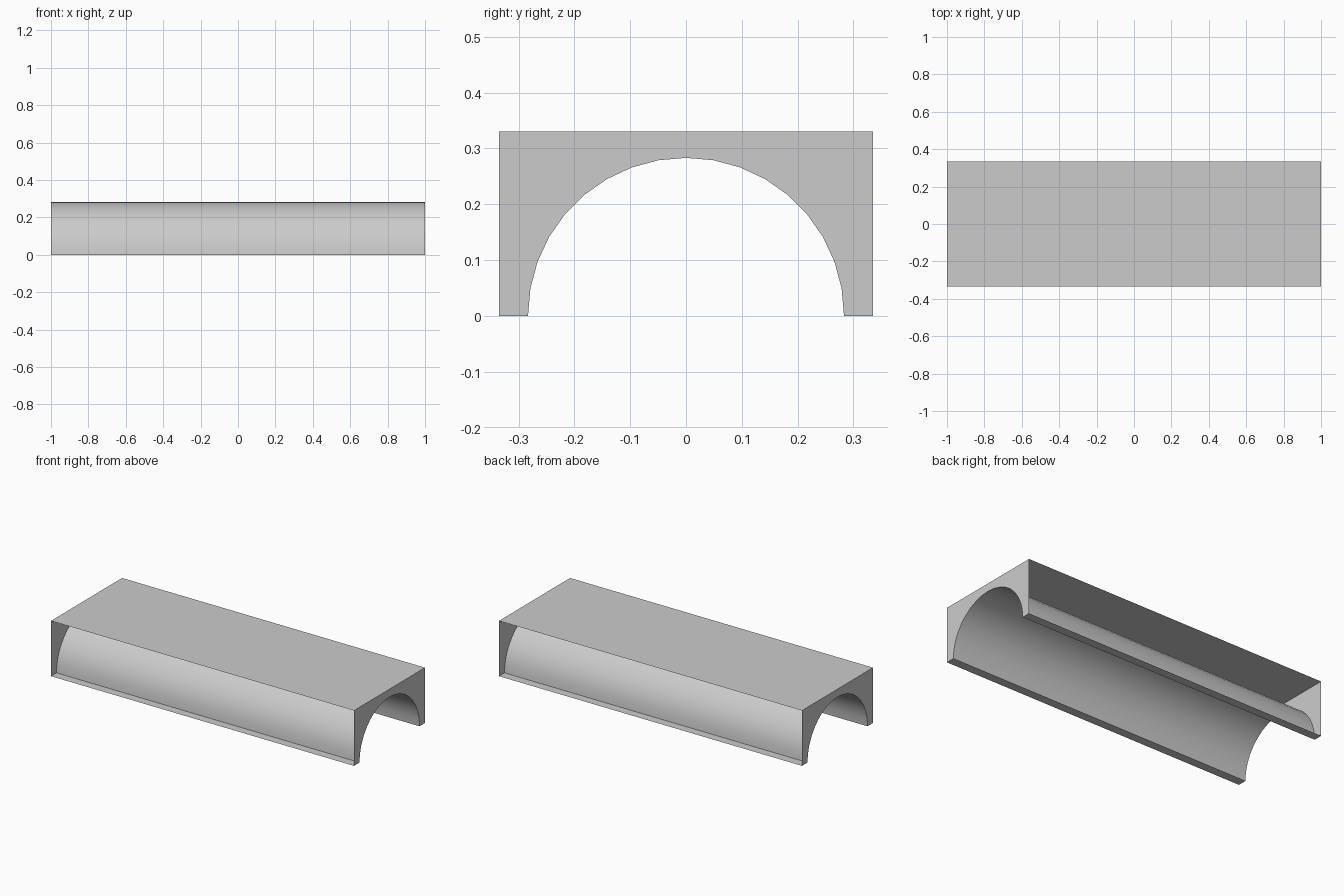
import bpy
from math import cos, sin, pi

cube = bpy.data.objects.get("Cube")
if cube:
    bpy.data.objects.remove(cube, do_unlink=True)

HALF_LENGTH, HALF_WIDTH, HEIGHT = 1.0, 0.335, 0.33
RADIUS, SEGMENTS = 0.283, 18

grey = bpy.data.materials.new("light grey")
grey.use_nodes = True
color = (0.6, 0.6, 0.6, 1)
grey.diffuse_color = color
grey.node_tree.nodes["Principled BSDF"].inputs["Base Color"].default_value = color


def add_part(name, verts, faces, smooth=False):
    mesh = bpy.data.meshes.new(name)
    mesh.from_pydata(verts, [], faces)
    mesh.materials.append(grey)
    for poly in mesh.polygons:
        poly.use_smooth = smooth
    obj = bpy.data.objects.new(name, mesh)
    bpy.context.collection.objects.link(obj)
    return obj


def add_strip(name, path, smooth=False):
    """Sweep a (y, z) path along the length as an open sheet."""
    n = len(path)
    verts = [(x, y, z) for x in (-HALF_LENGTH, HALF_LENGTH) for y, z in path]
    faces = [(i, i + 1, n + i + 1, n + i) for i in range(n - 1)]
    return add_part(name, verts, faces, smooth)


# Half-round profile, running from the front foot over to the back foot
arch = [(-RADIUS * cos(pi * i / SEGMENTS), RADIUS * sin(pi * i / SEGMENTS))
        for i in range(SEGMENTS + 1)]

# Vault, flat top and narrow feet; the long sides stay open
add_strip("arched_vault", arch, smooth=True)
add_strip("top_panel", [(HALF_WIDTH, HEIGHT), (-HALF_WIDTH, HEIGHT)])
add_strip("front_foot", [(-HALF_WIDTH, 0), (-RADIUS, 0)])
add_strip("back_foot", [(RADIUS, 0), (HALF_WIDTH, 0)])

# End walls with the arched opening
outline = [(HALF_WIDTH, 0), (HALF_WIDTH, HEIGHT),
           (-HALF_WIDTH, HEIGHT), (-HALF_WIDTH, 0)] + arch
for name, side in (("left_end_wall", 1), ("right_end_wall", -1)):
    verts = [(side * HALF_LENGTH, y, z) for y, z in outline]
    add_part(name, verts, [tuple(range(len(verts)))[::side]])
